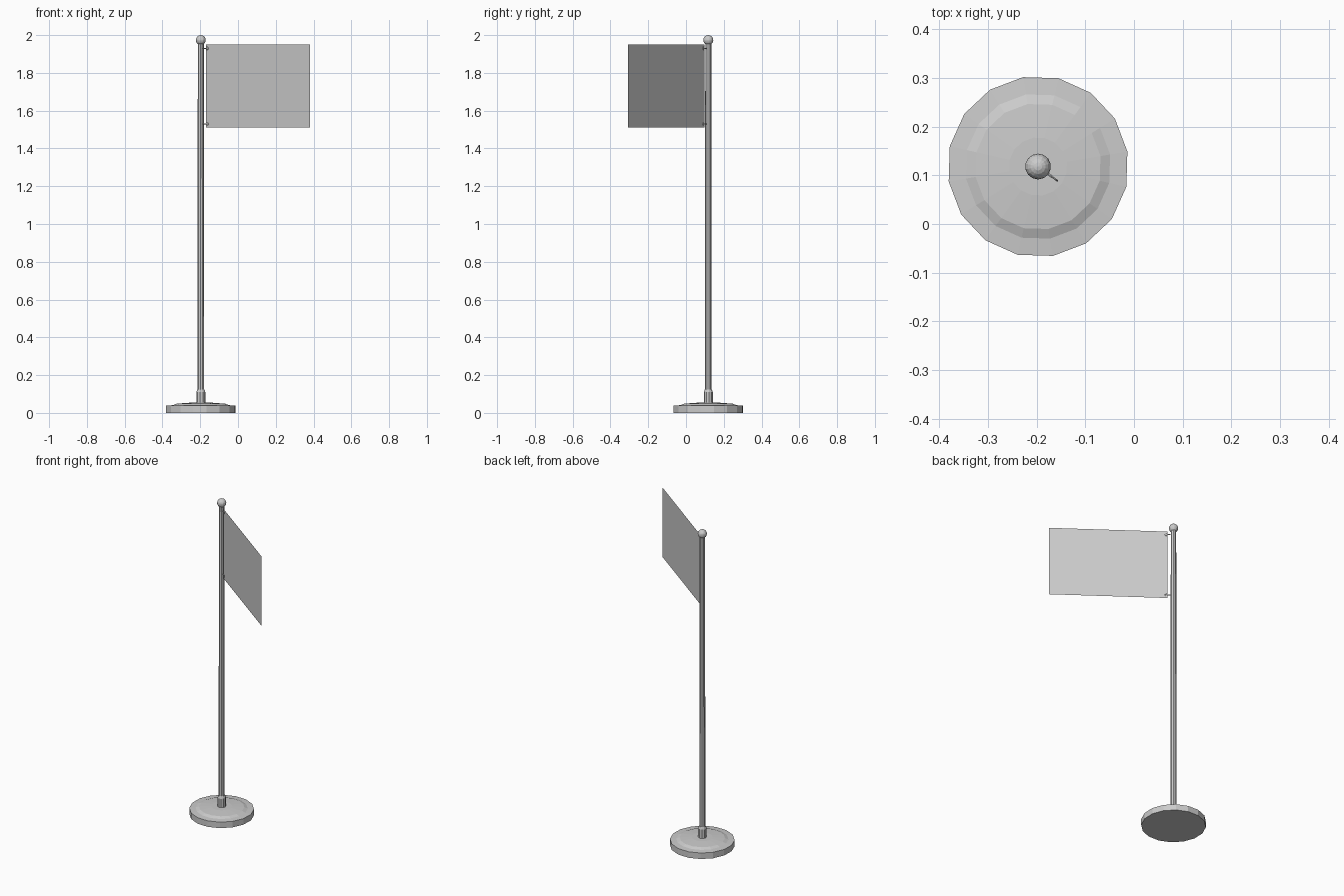
import bpy, bmesh, math
from mathutils import Vector, Matrix

cube = bpy.data.objects.get("Cube")
if cube:
    bpy.data.objects.remove(cube)

grey = bpy.data.materials.new("plain grey")
grey.use_nodes = True
grey.diffuse_color = (0.6, 0.6, 0.6, 1)
grey.node_tree.nodes["Principled BSDF"].inputs["Base Color"].default_value = grey.diffuse_color

AXIS = Vector((-0.197, 0.118, 0))
ALONG = Vector((0.55, -0.405, 0)).normalized()


def make(name, bm, location=AXIS):
    bmesh.ops.recalc_face_normals(bm, faces=bm.faces)
    mesh = bpy.data.meshes.new(name)
    bm.to_mesh(mesh)
    bm.free()
    mesh.materials.append(grey)
    obj = bpy.data.objects.new(name, mesh)
    obj.location = location
    bpy.context.collection.objects.link(obj)
    return obj


def lathe(name, profile, sides, turn=0):
    """Solid of rings (radius, height), capped at both ends."""
    bm = bmesh.new()
    rings = []
    for r, z in profile:
        angles = [math.radians(turn) + math.tau * i / sides for i in range(sides)]
        rings.append([bm.verts.new((r * math.cos(a), r * math.sin(a), z)) for a in angles])
    for low, high in zip(rings, rings[1:]):
        for i in range(sides):
            j = (i + 1) % sides
            bm.faces.new((low[i], low[j], high[j], high[i]))
    bm.faces.new(rings[0])
    bm.faces.new(rings[-1])
    return make(name, bm)


def rod(name, start, end, radius):
    bm = bmesh.new()
    way = end - start
    turn = way.to_track_quat('Z', 'Y').to_matrix().to_4x4()
    bmesh.ops.create_cone(bm, cap_ends=True, segments=6, radius1=radius, radius2=radius,
                          depth=way.length, matrix=Matrix.Translation((start + end) / 2) @ turn)
    return make(name, bm)


# Weighted foot, collar and pole
lathe("base", [(0.186, 0), (0.186, 0.038), (0.15, 0.041), (0.13, 0.049), (0.06, 0.054)], 16, 9.5)
lathe("collar", [(0.024, 0.05), (0.024, 0.11), (0.019, 0.125)], 10, 9.5)
lathe("pole", [(0.018, 0.05), (0.016, 1.96)], 10, 9.5)

# Ball on top
bm = bmesh.new()
bmesh.ops.create_uvsphere(bm, u_segments=14, v_segments=10, radius=0.0265)
make("finial_ball", bm, AXIS + Vector((0, 0, 1.9735)))

# Single sheet of cloth
bm = bmesh.new()
near, far = ALONG * 0.034, ALONG * 0.717
corners = [(near, 1.51), (far, 1.51), (far, 1.95), (near, 1.95)]
bm.faces.new([bm.verts.new((p.x, p.y, z)) for p, z in corners])
make("flag", bm)

# Clips: a short hook and a ring through the cloth
for name, z in (("upper", 1.93), ("lower", 1.53)):
    up = Vector((0, 0, z))
    rod(name + "_hook", ALONG * 0.012 + up, ALONG * 0.036 + up, 0.003)
    bpy.ops.mesh.primitive_torus_add(major_radius=0.007, minor_radius=0.002,
                                     major_segments=10, minor_segments=5,
                                     location=AXIS + ALONG * 0.042 + up,
                                     rotation=(math.pi / 2, 0, math.atan2(ALONG.y, ALONG.x)))
    ring = bpy.context.object
    ring.name = name + "_ring"
    ring.data.materials.append(grey)
